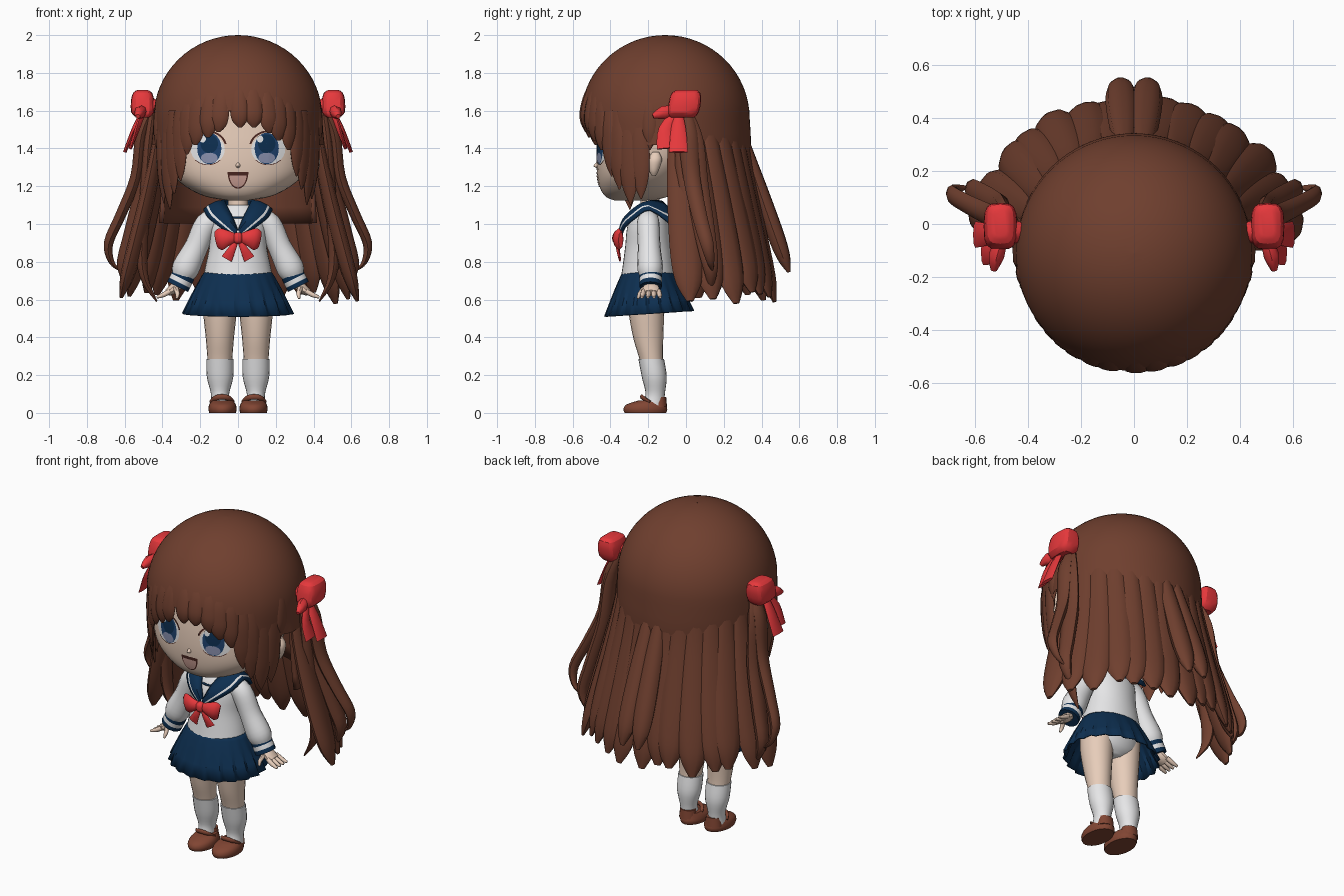
import bpy, bmesh, math, random
from math import sin, cos, pi, radians
from mathutils import Vector
from mathutils.bvhtree import BVHTree

random.seed(4)
if "Cube" in bpy.data.objects:
    bpy.data.objects.remove(bpy.data.objects["Cube"], do_unlink=True)


def material(name, r, g, b):
    m = bpy.data.materials.new(name)
    m.use_nodes = True
    m.diffuse_color = (r, g, b, 1)
    bsdf = m.node_tree.nodes["Principled BSDF"]
    bsdf.inputs["Base Color"].default_value = (r, g, b, 1)
    bsdf.inputs["Roughness"].default_value = 0.8
    return m


HAIR = material("hair brown", 0.16, 0.05, 0.028)
SKIN = material("skin", 0.8, 0.61, 0.49)
WHITE = material("white cloth", 0.86, 0.86, 0.87)
NAVY = material("navy cloth", 0.004, 0.028, 0.08)
RED = material("ribbon red", 0.8, 0.04, 0.045)
IRIS = material("iris blue", 0.012, 0.052, 0.15)
PALE = material("pale iris", 0.25, 0.28, 0.42)
PINK = material("mouth pink", 0.6, 0.35, 0.3)
SHOE = material("shoe brown", 0.22, 0.06, 0.033)
LINE = material("dark line", 0.07, 0.02, 0.015)


def skin(name, rings, mats, cap=True, loop=True, solid=0, rule=None, angle=45):
    """Join rows of points into a surface."""
    bm = bmesh.new()
    rows = [[bm.verts.new(p) for p in ring] for ring in rings]
    n = len(rows[0])
    for j in range(len(rows) - 1):
        for i in range(n if loop else n - 1):
            k = (i + 1) % n
            f = bm.faces.new((rows[j][i], rows[j][k], rows[j + 1][k], rows[j + 1][i]))
            if rule:
                f.material_index = rule(i, j)
    if cap:
        bm.faces.new(rows[0])
        bm.faces.new(rows[-1])
    bmesh.ops.recalc_face_normals(bm, faces=bm.faces)
    me = bpy.data.meshes.new(name)
    bm.to_mesh(me)
    bm.free()
    me.shade_smooth()
    me.set_sharp_from_angle(angle=radians(angle))
    for m in mats if isinstance(mats, list) else [mats]:
        me.materials.append(m)
    ob = bpy.data.objects.new(name, me)
    bpy.context.collection.objects.link(ob)
    if solid:
        mod = ob.modifiers.new("Thickness", "SOLIDIFY")
        mod.thickness, mod.offset = solid, 0
    return ob


def spline(pts, k=4):
    """Catmull-Rom resampling of equally long tuples."""
    out = []
    for i in range(len(pts) - 1):
        a, b, c, d = pts[max(i - 1, 0)], pts[i], pts[i + 1], pts[min(i + 2, len(pts) - 1)]
        for s in range(k):
            t = s / k
            out.append([q + 0.5 * t * (r - p + t * (2 * p - 5 * q + 4 * r - e + t * (3 * (q - r) + e - p)))
                        for p, q, r, e in zip(a, b, c, d)])
    return out + [list(pts[-1])]


def loft(name, rows, mat, cx=0, n=32, power=2, k=4, **kw):
    """Rows are (cy, z, rx, ry); cross-sections stay level."""
    def pw(v):
        return math.copysign(abs(v) ** (2 / power), v)
    rings = [[(cx + rx * pw(sin(2 * pi * i / n)), cy - ry * pw(cos(2 * pi * i / n)), z) for i in range(n)]
             for cy, z, rx, ry in spline(rows, k)]
    return skin(name, rings, mat, **kw)


def sweep(name, pts, mat, out=(0, -1, 0), n=8, k=4, side=1, **kw):
    """Points are (x, y, z, half width, half thickness); out is the thickness direction."""
    pts = [(p[0] * side, *p[1:]) for p in pts]
    out = Vector((out[0] * side, out[1], out[2]))
    path = spline(pts, k)
    pos = [Vector(p[:3]) for p in path]
    rings = []
    for i, p in enumerate(path):
        t = (pos[min(i + 1, len(pos) - 1)] - pos[max(i - 1, 0)]).normalized()
        w = t.cross(out).normalized()
        u = w.cross(t)
        rings.append([pos[i] + w * p[3] * cos(2 * pi * a / n) + u * p[4] * sin(2 * pi * a / n) for a in range(n)])
    return skin(name, rings, mat, **kw)


# Head, neck and ears
head = loft("head", [(-.28, 1.125, .06, .1), (-.26, 1.145, .17, .165), (-.24, 1.19, .265, .215),
                     (-.22, 1.26, .345, .25), (-.18, 1.36, .385, .295), (-.16, 1.5, .395, .305),
                     (-.13, 1.7, .36, .3), (-.12, 1.9, .15, .15)], SKIN, n=48, power=2.25)
loft("neck", [(-.19, 1.04, .055, .052), (-.19, 1.2, .05, .048)], SKIN)
face = BVHTree.FromPolygons([v.co for v in head.data.vertices], [p.vertices for p in head.data.polygons])


def patch(name, cx, cz, rx, rz, mat, lift, r0=0.02, a0=0, a1=360, n=32):
    """Thin disc, half disc or arc laid on the face."""
    rings = []
    for j in range(6):
        r = r0 + (1 - r0) * j / 5
        ring = []
        for i in range(n + 1):
            a = radians(a0 + (a1 - a0) * i / n)
            x, z = cx + rx * r * cos(a), cz + rz * r * sin(a)
            hit = face.ray_cast(Vector((x, -2, z)), Vector((0, 1, 0)))[0]
            ring.append((x, hit.y - lift, z))
        rings.append(ring)
    skin(name, rings, mat, cap=False, loop=False)


for s, tag in ((1, "left"), (-1, "right")):
    patch(tag + "_eye_white", s * .16, 1.395, .09, .08, WHITE, .002)
    patch(tag + "_iris", s * .152, 1.4, .064, .083, IRIS, .004)
    patch(tag + "_pupil", s * .152, 1.425, .046, .05, NAVY, .006)
    patch(tag + "_iris_glow", s * .152, 1.35, .044, .028, PALE, .006)
    patch(tag + "_eye_glint", s * .152 - .035, 1.45, .017, .019, WHITE, .008)
    patch(tag + "_upper_lash", s * .16, 1.4, .103, .095, LINE, .007, .9, 15, 165)
    patch(tag + "_lower_lash", s * .16, 1.4, .095, .088, LINE, .005, .96, 225, 315)
    loft(tag + "_ear", [(-.17, 1.255, .008, .01), (-.17, 1.285, .026, .026), (-.165, 1.34, .034, .038),
                        (-.16, 1.38, .012, .018)], SKIN, cx=s * .4, n=16)
patch("mouth_outline", 0, 1.275, .055, .088, LINE, .002, a0=180)
patch("mouth_inside", 0, 1.258, .045, .064, PINK, .004, a0=180)
loft("nose", [(-.465, 1.295, .003, .003), (-.468, 1.308, .013, .022), (-.46, 1.335, .003, .004)], SKIN, n=12)


# Hair: one guide surface carries the cap and every lock
def hair(phi, z, lift=0):
    cy = -.11
    if z > 1.56:
        r = .447 * math.sqrt(max(0, 1 - ((z - 1.56) / .44) ** 2))
    elif 80 < phi < 280:
        r, cy = .447 + .22 * (1.56 - z) ** 1.5, cy + .06 * (1.56 - z)
    else:
        r = .447 - .09 * (1.56 - z) ** 1.5
    a = radians(phi)
    return ((r + lift) * sin(a), cy - (r + lift) * cos(a), z)


def cap_edge(phi):
    turn = min(phi, 360 - phi)
    return 1.6 if turn < 58 else 1.42 if turn < 105 else 1.24


# The cap tucks under the locks at its lower edge
cap_rows = []
for j in range(21):
    row = []
    for i in range(72):
        end = cap_edge(i * 5)
        low = max(end, 1.56)
        tuck = max(0, (j - 16) / 4)
        z = low + (end - low) * tuck - .0001 * j
        if j < 16:
            z = 1.56 + .44 * cos(max(.002, j / 16 * math.acos((low - 1.56) / .44)))
        row.append(hair(i * 5, z, -.07 * tuck ** 2 if end < 1.3 else 0))
    cap_rows.append(row)
skin("hair_cap", cap_rows, HAIR, cap=False, angle=80)
skin("back_hair", [[hair(p, 1.6 - j * .085, -.03 - .014 * j) for p in range(98, 263, 4)] for j in range(8)],
     HAIR, cap=False, loop=False, solid=.025)


def lock(name, phi, top, tip, width, thick, drift=0, lift=0, sink=.045, blunt=0):
    """Flat tapering lock that emerges from the cap and runs down the guide surface."""
    pts = []
    for t, w in ((0, .4), (.25, .75), (.5, .95), (.75, 1), (.9, .65 + blunt), (1, .06 + blunt)):
        z = top + (tip - top) * t
        rise = lift * t - sink * (1 - t) ** 2
        pts.append((*hair((phi + drift * t) % 360, z, rise), width * w, thick * max(w, .15)))
    a = radians(phi + drift / 2)
    sweep(name, pts, HAIR, out=(sin(a), -cos(a), 0), n=10)


# Back locks, with a short flared pair in the middle
for i in range(15):
    c = abs(i - 7)
    lock("back_lock_%d" % i, 99 + i * 162 / 14, 1.62, .575 + .07 * random.random(), .088, .042,
         random.uniform(-3, 3), -.02 - .017 * (7 - c), sink=.035, blunt=.15)
for s in (1, -1):
    lock("middle_back_lock", 180 + s * 5, 1.55, .745, .06, .045, 0, 0, sink=.06, blunt=.15)

# Fringe and face-framing locks: angle, tip height, half width
for phi, tip, w in ((0, 1.5, .05), (11, 1.5, .052), (20, 1.47, .052), (29, 1.43, .055), (37, 1.38, .05), (45, 1.24, .052),
                    (53, 1.17, .055), (62, 1.09, .058), (71, 1.12, .055), (79, 1.38, .045)):
    for s in (1, -1) if phi else (1,):
        lock("fringe_lock", phi * s % 360, 1.86, tip + s * .012, w, .02, s * random.uniform(0, 3), -.012,
             blunt=.15 if phi < 40 else 0)

for s, tag in ((1, "left"), (-1, "right")):
    # Gathered side tails
    for path in (
        [(.45, 0, 1.62, .02, .02), (.51, .01, 1.48, .05, .03), (.54, .03, 1.25, .045, .03),
         (.62, .07, 1.05, .04, .028), (.685, .11, .9, .035, .025), (.67, .13, .8, .02, .015), (.62, .14, .75, .003, .003)],
        [(.45, 0, 1.62, .02, .02), (.49, .03, 1.45, .06, .03), (.51, .06, 1.2, .06, .035),
         (.57, .1, .95, .055, .035), (.61, .13, .77, .04, .03), (.56, .13, .64, .004, .004)],
        [(.45, -.02, 1.6, .02, .02), (.475, -.02, 1.4, .04, .025), (.49, 0, 1.15, .045, .03),
         (.51, .03, .85, .045, .03), (.49, .04, .7, .035, .02), (.43, .03, .59, .004, .004)]):
        sweep(tag + "_side_tail", path, HAIR, out=(1, 0, 0), side=s)
    # Hair bows
    loft(tag + "_hair_bow_loop", [(-.02, 1.565, .035, .065), (-.015, 1.59, .06, .082), (-.005, 1.65, .062, .085),
                                  (.0, 1.695, .05, .075), (.005, 1.71, .025, .05)], RED, cx=s * .505, n=16, power=3.5, k=2, angle=30)
    sweep(tag + "_hair_bow_knot", [(.42, -.03, 1.62, .035, .03), (.47, -.03, 1.625, .05, .05)], RED, out=(0, 0, 1), side=s)
    sweep(tag + "_hair_bow_fold", [(.5, -.06, 1.6, .025, .02), (.52, -.12, 1.59, .035, .03), (.53, -.175, 1.57, .012, .012)],
          RED, out=(1, 0, 0), side=s, k=2)
    for y, z, x in ((-.04, 1.38, .6), (-.105, 1.4, .57)):
        sweep(tag + "_hair_bow_tail", [(.5, -.04, 1.6, .02, .015), ((.5 + x) / 2, y, 1.5, .04, .014), (x, y, z, .05, .009)],
              RED, out=(1, 0, 0), side=s)

    # Arms: sleeve, striped cuff and hand
    sweep(tag + "_sleeve", [(.1, -.2, 1.03, .05, .05), (.165, -.2, 1.0, .062, .06), (.22, -.195, .88, .062, .06),
                            (.275, -.19, .77, .072, .068), (.295, -.187, .72, .058, .055)], WHITE, n=16, side=s)
    for i in range(3):
        sweep(tag + "_cuff_band", [(.287 + .011 * (i + d), -.187, .733 - .022 * (i + d), .062, .059) for d in (0, 1)],
              (NAVY, WHITE, NAVY)[i], n=16, side=s, k=1)
    sweep(tag + "_hand", [(.305, -.187, .69, .025, .03), (.345, -.185, .655, .026, .045), (.375, -.185, .635, .018, .043)],
          SKIN, n=10, side=s)
    for i in range(4):
        y = -.225 + .027 * i
        sweep(tag + "_finger", [(.36, y, .645, .013, .013), (.395, y * 1.1 + .018, .625, .013, .013),
                                (.43, y * 1.2 + .036, .612, .007, .007)], SKIN, side=s, k=2)
    sweep(tag + "_thumb", [(.33, -.22, .66, .014, .014), (.32, -.245, .63, .012, .012), (.325, -.255, .605, .006, .006)],
          SKIN, side=s, k=2)

    # Legs, socks and shoes
    loft(tag + "_leg", [(-.205, .66, .09, .1), (-.21, .55, .09, .096), (-.2, .4, .075, .08), (-.185, .29, .066, .063),
                        (-.17, .2, .06, .058)], SKIN, cx=s * .096, n=20)
    loft(tag + "_sock", [(-.184, .285, .072, .068), (-.168, .19, .07, .066), (-.163, .1, .048, .051),
                         (-.175, .04, .05, .06)], WHITE, cx=s * .095, n=20)
    loft(tag + "_shoe", [(-.215, 0, .07, .11), (-.215, .02, .075, .116), (-.21, .045, .07, .104), (-.18, .066, .055, .07)],
         SHOE, cx=s * .082, n=24, k=3)
    loft(tag + "_shoe_heel", [(-.145, .03, .052, .045), (-.145, .085, .046, .04)], SHOE, cx=s * .088, n=16)
    sweep(tag + "_shoe_strap", [(.03, -.19, .055, .014, .008), (.05, -.225, .078, .014, .008), (.085, -.235, .085, .014, .008),
                                (.12, -.225, .078, .014, .008), (.14, -.19, .055, .014, .008)], SHOE, side=s)

# Blouse, hips and pleated skirt
loft("blouse", [(-.2, .715, .185, .145), (-.2, .78, .172, .135), (-.2, .88, .152, .122), (-.2, .98, .15, .112),
                (-.195, 1.05, .13, .09), (-.19, 1.1, .07, .06)], WHITE)
loft("hips", [(-.205, .53, .06, .06), (-.205, .57, .15, .1), (-.2, .65, .17, .12), (-.2, .74, .15, .11)], WHITE)
skirt = []
for t in (0, .12, .4, .7, 1):
    ring = []
    for i in range(80):
        a = 2 * pi * i / 80
        fold = 1 + .065 * t * (i % 4 / 3 - .5)
        drop = .225 + .015 * cos(a)
        ring.append(((.17 + .115 * t ** .85) * fold * sin(a), -.2 + .005 * t - (.128 + .1 * t ** .85) * fold * cos(a),
                     .75 - drop * t))
    skirt.append(ring)
skin("pleated_skirt", skirt, NAVY, cap=False, solid=.008, angle=25)

# Sailor collar with a white stripe, and the small band between its flaps
inner = [(0, -.125, 1.115), (.05, -.14, 1.12), (.07, -.19, 1.12), (.055, -.26, 1.085), (.028, -.31, 1.03), (.004, -.335, .965)]
outer = [(0, -.065, .99), (.14, -.07, .99), (.18, -.19, 1.075), (.155, -.27, 1.03), (.09, -.325, .98), (.01, -.345, .925)]
sweep("collar_band", [(-.035, -.293, 1.035, .006, .006), (0, -.299, 1.035, .006, .006), (.035, -.293, 1.035, .006, .006)], NAVY)
for s, tag in ((1, "left"), (-1, "right")):
    cols = []
    for p, q in zip(spline(inner, 3), spline(outer, 3)):
        col = []
        for t in (0, .4, .77, .85, 1):
            v = Vector(p).lerp(Vector(q), t)
            bulge = .06 * t * (1 - t)
            col.append((s * v.x, v.y + (bulge if v.y > -.15 else -bulge), v.z + bulge))
        cols.append(col)
    skin(tag + "_collar", cols, [NAVY, WHITE], cap=False, loop=False, solid=.012, rule=lambda i, j: int(i == 2))

    # Chest bow
    sweep(tag + "_chest_bow_loop", [(0, -.355, .925, .018, .014), (.05, -.365, .925, .04, .024), (.09, -.355, .92, .058, .026),
                                    (.115, -.345, .915, .045, .014)], RED, side=s, k=3)
    sweep(tag + "_chest_bow_tail", [(.005, -.355, .92, .012, .01), (.03, -.36, .87, .02, .01), (.06, -.35, .815, .03, .006)],
          RED, side=s, k=3)
loft("chest_bow_knot", [(-.365, .895, .012, .01), (-.365, .91, .024, .024), (-.365, .94, .024, .024), (-.365, .955, .012, .01)],
     RED, n=12)
